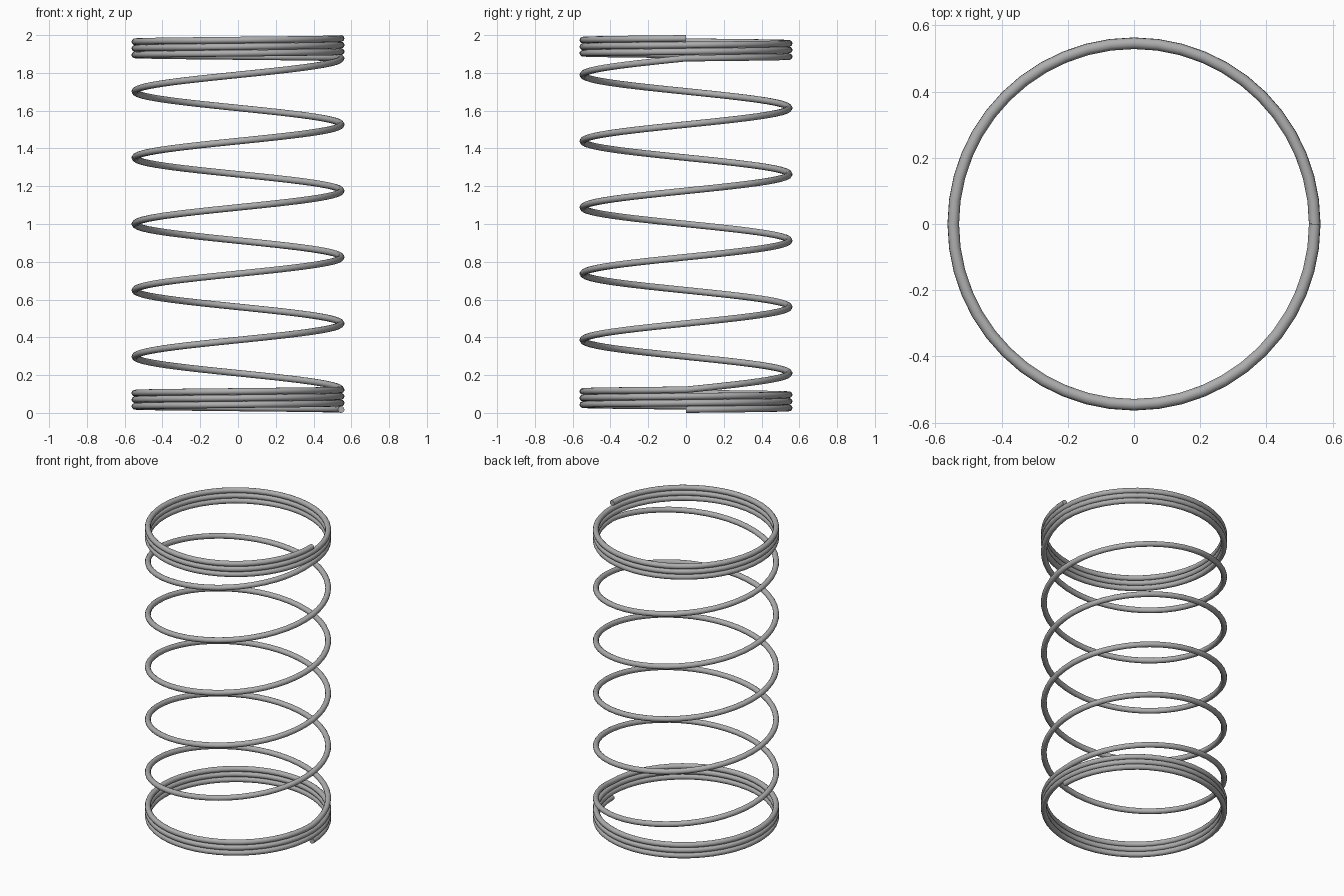
import bpy
import math

cube = bpy.data.objects.get("Cube")
if cube:
    bpy.data.objects.remove(cube, do_unlink=True)

WIRE = 0.0175            # wire radius
RADIUS = 0.546           # coil centreline radius
STEPS = 48               # segments per turn
CLOSED_TURNS = 3
ACTIVE_TURNS = 5
CLOSED_PITCH = 2 * WIRE  # closed coils touch each other
ACTIVE_PITCH = (2 - 2 * WIRE - 2 * CLOSED_TURNS * CLOSED_PITCH) / ACTIVE_TURNS

# Steel material
steel = bpy.data.materials.new("steel grey")
steel.use_nodes = True
colour = (0.42, 0.42, 0.42, 1)
steel.diffuse_color = colour
steel.node_tree.nodes["Principled BSDF"].inputs["Base Color"].default_value = colour

# Helix path: closed coils, open coils, closed coils
points = []
z = WIRE
sections = [(CLOSED_TURNS, CLOSED_PITCH), (ACTIVE_TURNS, ACTIVE_PITCH), (CLOSED_TURNS, CLOSED_PITCH)]
for turns, pitch in sections:
    for i in range(turns * STEPS):
        a = math.tau * i / STEPS
        points.append((RADIUS * math.cos(a), RADIUS * math.sin(a), z + pitch * i / STEPS))
    z += turns * pitch
points.append((RADIUS, 0, z))

# Round wire swept along the helix
curve = bpy.data.curves.new("coil_spring", "CURVE")
curve.dimensions = "3D"
curve.bevel_depth = WIRE
curve.bevel_resolution = 4
curve.use_fill_caps = True
spline = curve.splines.new("POLY")
spline.points.add(len(points) - 1)
for point, co in zip(spline.points, points):
    point.co = (*co, 1)
curve.materials.append(steel)

spring = bpy.data.objects.new("coil_spring", curve)
bpy.context.collection.objects.link(spring)
bpy.ops.object.select_all(action="DESELECT")
spring.select_set(True)
bpy.context.view_layer.objects.active = spring
bpy.ops.object.convert(target="MESH")
bpy.ops.object.shade_smooth_by_angle(angle=math.radians(40))
